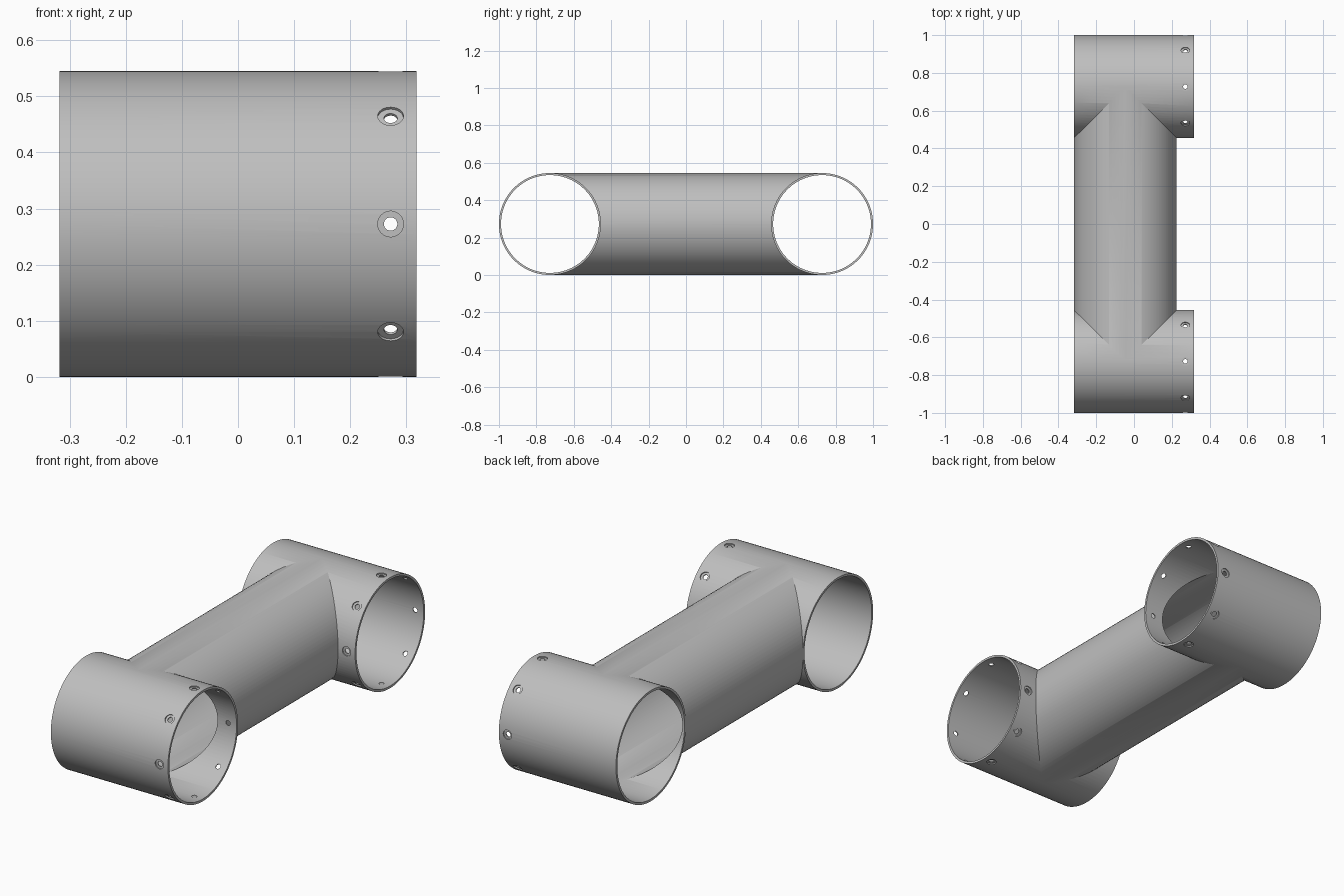
import bpy
import bmesh
import math
from mathutils import Matrix, Vector

cube = bpy.data.objects.get("Cube")
if cube:
    bpy.data.objects.remove(cube)

R = 0.2725            # outer radius of the pipes
WALL = 0.011
HALF = 0.3185         # half length of the end pipes
END_Y = 1 - R
MID_X = -0.046
SIDES = 96

grey = bpy.data.materials.new("plain grey")
grey.use_nodes = True
colour = (0.52, 0.52, 0.52, 1)
grey.diffuse_color = colour
grey.node_tree.nodes["Principled BSDF"].inputs["Base Color"].default_value = colour


def new_object(name, bm):
    bmesh.ops.recalc_face_normals(bm, faces=bm.faces)
    mesh = bpy.data.meshes.new(name)
    bm.to_mesh(mesh)
    bm.free()
    mesh.materials.append(grey)
    obj = bpy.data.objects.new(name, mesh)
    bpy.context.collection.objects.link(obj)
    return obj


def rod(name, centre, axis, radius, length):
    bm = bmesh.new()
    turn = Vector((0, 0, 1)).rotation_difference(Vector(axis)).to_matrix().to_4x4()
    bmesh.ops.create_cone(bm, cap_ends=True, segments=SIDES, radius1=radius,
                          radius2=radius, depth=length,
                          matrix=Matrix.Translation(centre) @ turn)
    return new_object(name, bm)


def screw_cutter(name, y):
    """Ring of eight stepped plugs: a through hole with a wide counterbore."""
    bm = bmesh.new()
    profile = [(0.012, R - 0.03), (0.012, R - 0.006),
               (0.023, R - 0.006), (0.023, R + 0.02)]
    n = 24
    for k in range(8):
        place = (Matrix.Translation((0.272, y, R))
                 @ Matrix.Rotation(k * math.pi / 4, 4, 'X'))
        rings = [[bm.verts.new(place @ Vector((r * math.cos(math.tau * i / n),
                                               r * math.sin(math.tau * i / n), h)))
                  for i in range(n)] for r, h in profile]
        for low, high in zip(rings, rings[1:]):
            for i in range(n):
                j = (i + 1) % n
                bm.faces.new((low[i], low[j], high[j], high[i]))
        bm.faces.new(rings[0][::-1])
        bm.faces.new(rings[-1])
    return new_object(name, bm)


def combine(target, tool, operation):
    mod = target.modifiers.new(operation.lower(), 'BOOLEAN')
    mod.operation = operation
    mod.solver = 'EXACT'
    mod.object = tool
    graph = bpy.context.evaluated_depsgraph_get()
    graph.update()
    mesh = bpy.data.meshes.new_from_object(target.evaluated_get(graph))
    target.modifiers.clear()
    target.data = mesh
    bpy.data.objects.remove(tool)


# Solid outer shape: connecting pipe joined to both end pipes
body = rod("pipe_connector", (MID_X, 0, R), (0, 1, 0), R - 0.0005, 2 * END_Y)
for side in (-1, 1):
    combine(body, rod("end_pipe", (0, side * END_Y, R), (1, 0, 0), R, 2 * HALF), 'UNION')

# Bores through all three pipes
combine(body, rod("connector_bore", (MID_X, 0, R), (0, 1, 0),
                  R - WALL - 0.0005, 2 * END_Y), 'DIFFERENCE')
for side in (-1, 1):
    combine(body, rod("end_bore", (0, side * END_Y, R), (1, 0, 0),
                      R - WALL, 2 * HALF + 0.1), 'DIFFERENCE')

# Counterbored screw holes near one rim of each end pipe
for side in (-1, 1):
    combine(body, screw_cutter("screw_cutter", side * END_Y), 'DIFFERENCE')

bpy.ops.object.select_all(action='DESELECT')
body.select_set(True)
bpy.context.view_layer.objects.active = body
bpy.ops.object.shade_smooth_by_angle(angle=math.radians(25))
